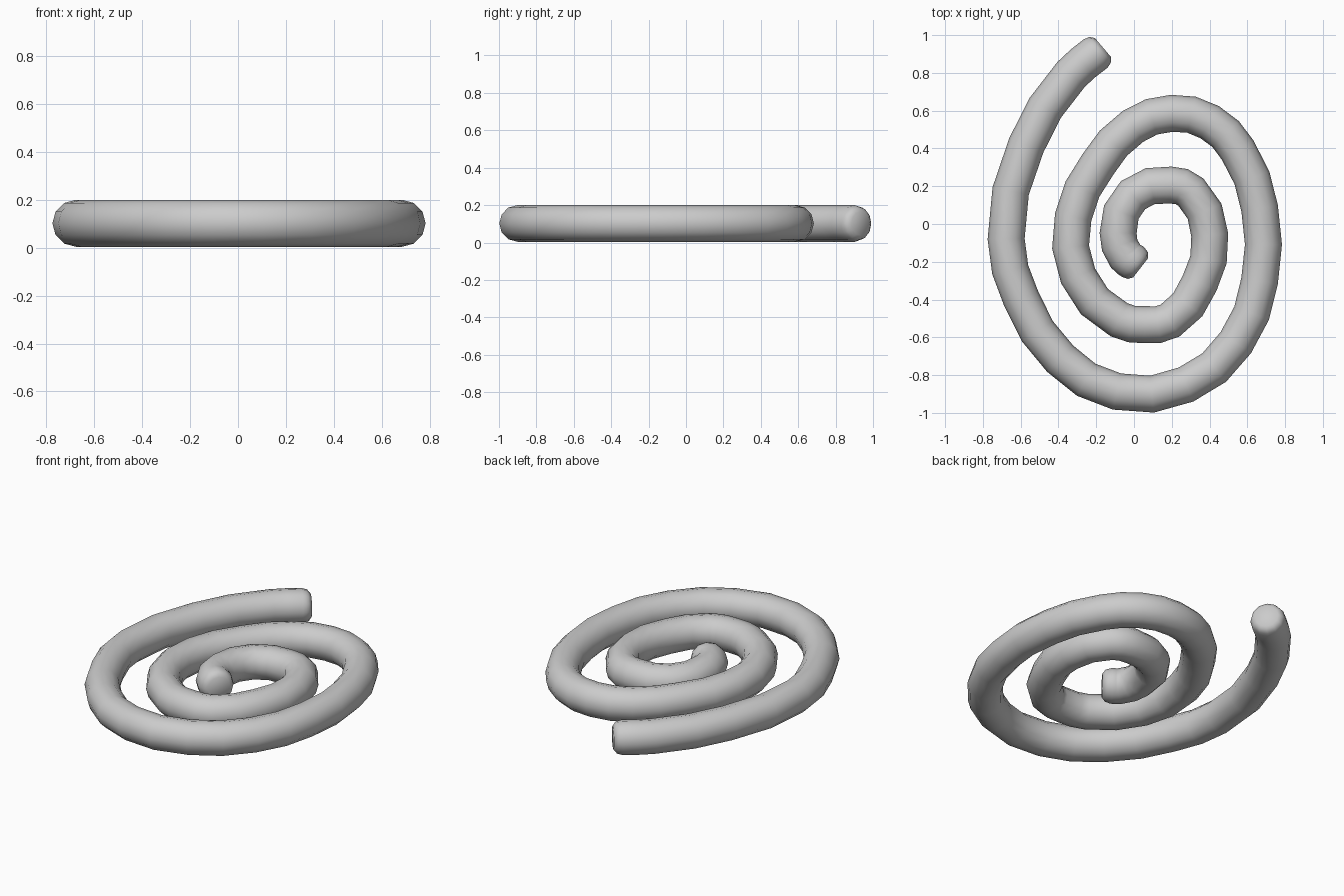
import bpy
from mathutils import Vector

if "Cube" in bpy.data.objects:
    bpy.data.objects.remove(bpy.data.objects["Cube"])

R = 0.098           # tube radius
Z = 0.102           # height of the centre line

# centre line of the coil, from the outer end to the inner end
path = [(-.165, .935), (-.333, .792), (-.57, .417), (-.677, -.079), (-.597, -.396),
        (-.391, -.713), (-.09, -.887), (.275, -.85), (.539, -.628),
        (.665, -.301), (.665, .084), (.549, .391), (.401, .539),
        (.2, .586), (-.005, .517), (-.19, .317), (-.322, .037),
        (-.296, -.275), (-.079, -.507), (.058, -.533), (.19, -.512), (.348, -.312),
        (.401, -.058), (.301, .169), (.195, .206), (-.005, .153),
        (-.084, -.048), (-.045, -.17), (.035, -.232)]
path = [Vector((x, y, Z)) for x, y in path]


def rounded_end(tip, inner):
    """Points with shrinking radius that round off one end of the tube."""
    d = (inner - tip).normalized()
    return [(tip, 0.66), (tip + d * 0.018, 0.9), (tip + d * 0.05, 1.0)]


points = (rounded_end(path[0], path[1])
          + [(p, 1.0) for p in path[1:-1]]
          + rounded_end(path[-1], path[-2])[::-1])

# spiral tube swept along the centre line
curve = bpy.data.curves.new("spiral_coil", "CURVE")
curve.dimensions = "3D"
curve.resolution_u = 2
curve.bevel_depth = R
curve.bevel_resolution = 4
curve.use_fill_caps = True
spline = curve.splines.new("BEZIER")
spline.bezier_points.add(len(points) - 1)
for bp, (co, radius) in zip(spline.bezier_points, points):
    bp.co = co
    bp.radius = radius
    bp.handle_left_type = bp.handle_right_type = "AUTO"

coil = bpy.data.objects.new("spiral_coil", curve)
bpy.context.collection.objects.link(coil)
bpy.context.view_layer.objects.active = coil
coil.select_set(True)
bpy.ops.object.convert(target="MESH")

# weld the end caps to the tube and shade smooth
coil = bpy.context.object
weld = coil.modifiers.new("weld", "WELD")
weld.merge_threshold = 0.0005
bpy.ops.object.modifier_apply(modifier="weld")
bpy.ops.object.shade_smooth()
